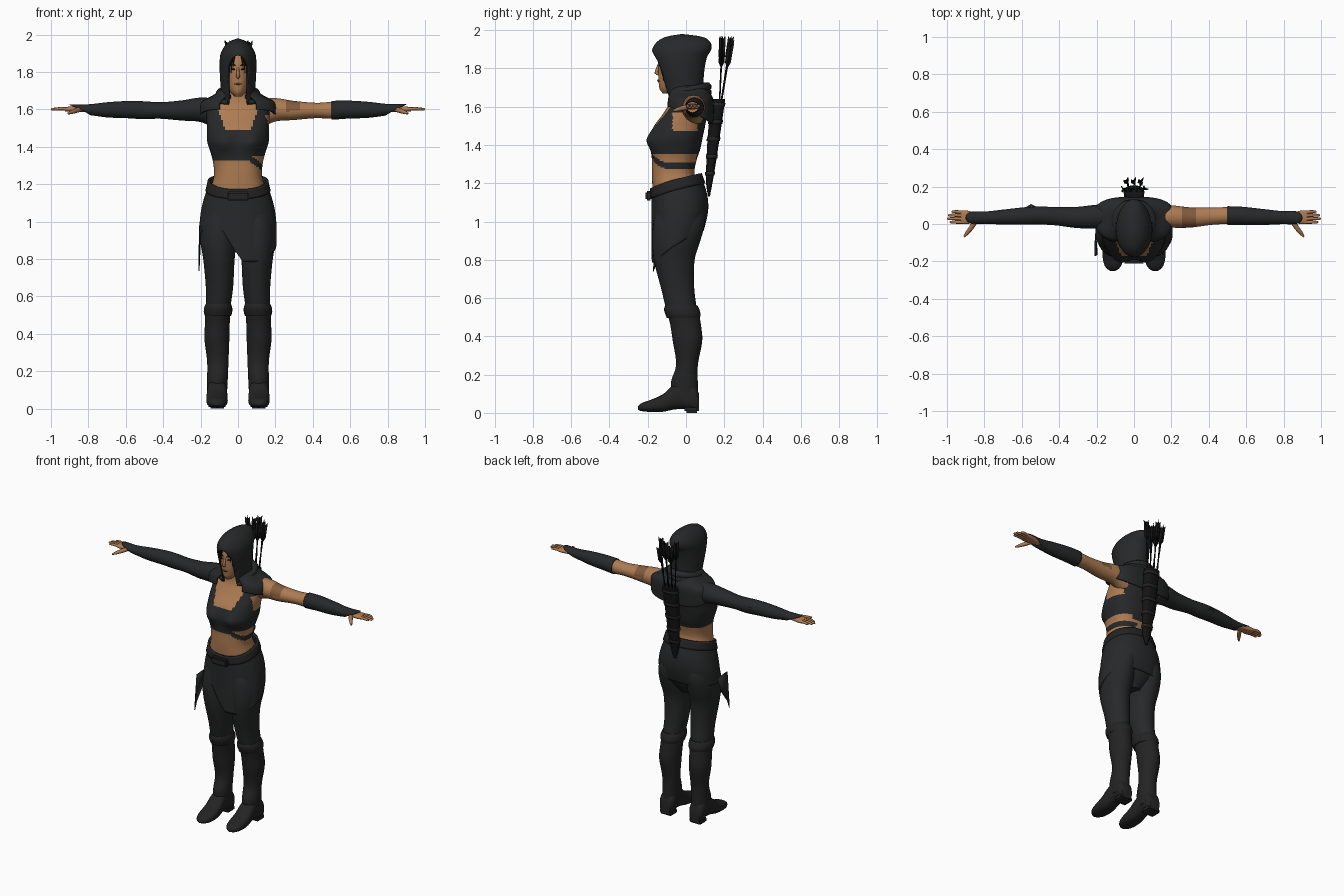
import bpy, bmesh
from math import sin, cos, pi, exp, copysign, radians
from mathutils import Vector

cube = bpy.data.objects.get("Cube")
if cube:
    bpy.data.objects.remove(cube, do_unlink=True)


def material(name, r, g, b):
    m = bpy.data.materials.new(name)
    m.use_nodes = True
    m.diffuse_color = (r, g, b, 1)
    bsdf = m.node_tree.nodes["Principled BSDF"]
    bsdf.inputs["Base Color"].default_value = (r, g, b, 1)
    bsdf.inputs["Roughness"].default_value = 0.9
    return m


CLOTH = material("charcoal cloth", .02, .021, .022)
LEATHER = material("dark leather", .017, .017, .018)
BLACK = material("black", .007, .007, .007)
SKIN = material("tan skin", .42, .2, .085)
SHADE = material("brown skin", .23, .105, .045)
LIPS = material("muted lips", .16, .055, .03)


def sample(profile, h):
    """Smooth interpolation of profile rows (height, centre, half width, near, far)."""
    k = 0
    while k < len(profile) - 2 and h > profile[k + 1][0]:
        k += 1
    a, b = profile[k], profile[k + 1]
    p, q = profile[max(k - 1, 0)], profile[min(k + 2, len(profile) - 1)]
    d = b[0] - a[0]
    t = min(max((h - a[0]) / d, 0), 1)
    out = []
    for i in range(1, 5):
        ma = (b[i] - p[i]) / (b[0] - p[0]) * d
        mb = (q[i] - a[i]) / (q[0] - a[0]) * d
        out.append(a[i] + t * ma + t * t * (3 * (b[i] - a[i]) - 2 * ma - mb)
                   + t ** 3 * (2 * (a[i] - b[i]) + ma + mb))
    return out


def finish(name, bm, mats):
    mesh = bpy.data.meshes.new(name)
    bm.to_mesh(mesh)
    bm.free()
    for m in mats:
        mesh.materials.append(m)
    ob = bpy.data.objects.new(name, mesh)
    bpy.context.scene.collection.objects.link(ob)
    return ob


def thicken(ob, amount):
    mod = ob.modifiers.new("thickness", "SOLIDIFY")
    mod.thickness = amount
    mod.offset = -1


def shell(name, profile, mats, axis="z", side=1, n=32, rows=24, power=2, grow=0,
          lo=None, hi=None, gap=None, paint=None, tweak=None, cap=True, thick=0):
    """Loft oval sections along an axis; lo and hi trim the ends by angle."""
    bm = bmesh.new()
    grid = []
    for j in range(rows + 1):
        ring = []
        for i in range(n + 1):
            a = 2 * pi * i / n
            low = lo(a) if lo else profile[0][0]
            high = hi(a) if hi else profile[-1][0]
            h = low + (high - low) * j / rows
            if gap:
                a = gap(h) + (2 * pi - 2 * gap(h)) * i / n
            c, r, f, b = sample(profile, h)
            s, k = (copysign(abs(w) ** (2 / power), w) for w in (sin(a), cos(a)))
            u = c * (side if axis != "x" else 1) + (r + grow) * s
            v = (f + b) / 2 - ((b - f) / 2 + grow) * k
            p = {"z": (u, v, h), "x": (side * h, u, v), "y": (u, h, v)}[axis]
            ring.append(bm.verts.new(tweak(*p) if tweak else p))
        grid.append(ring)
    flip = axis == "y" or (axis == "x" and side < 0)
    for lower, upper in zip(grid, grid[1:]):
        for i in range(n):
            quad = [lower[i], lower[i + 1], upper[i + 1], upper[i]]
            bm.faces.new(quad[::-1] if flip else quad)
    bmesh.ops.remove_doubles(bm, verts=bm.verts, dist=1e-5)
    if cap:
        bmesh.ops.holes_fill(bm, edges=[e for e in bm.edges if e.is_boundary])
        bmesh.ops.recalc_face_normals(bm, faces=bm.faces)
    if paint:
        for f in bm.faces:
            f.material_index = paint(*f.calc_center_median())
    ob = finish(name, bm, mats)
    if thick:
        thicken(ob, thick)
    return ob


def tube(name, points, radii, mat):
    curve = bpy.data.curves.new(name, "CURVE")
    curve.dimensions = "3D"
    curve.bevel_depth = 1
    curve.bevel_resolution = 2
    curve.use_fill_caps = True
    line = curve.splines.new("POLY")
    line.points.add(len(points) - 1)
    for p, co, r in zip(line.points, points, radii):
        p.co = (*co, 1)
        p.radius = r
    line.use_smooth = True
    curve.materials.append(mat)
    ob = bpy.data.objects.new(name, curve)
    bpy.context.scene.collection.objects.link(ob)


def plate(name, points, mat, thick=.006):
    bm = bmesh.new()
    bm.faces.new([bm.verts.new(p) for p in points])
    thicken(finish(name, bm, [mat]), thick)


def block(name, centre, size, mat):
    bm = bmesh.new()
    bmesh.ops.create_cube(bm, size=1)
    for v in bm.verts:
        v.co = Vector(centre) + Vector(v.co[i] * size[i] for i in range(3))
    bmesh.ops.bevel(bm, geom=bm.edges[:], offset=min(size) * .25, segments=2, affect="EDGES")
    finish(name, bm, [mat])


# Torso: bare skin with a cropped top and a waist wrap
def bust(x, y, z):
    if y < -.05:
        y -= sum(.03 * exp(-((x - s) ** 2) / .003 - (z - 1.425) ** 2 / .003) for s in (-.08, .08))
    return x, y, z


def torso_paint(x, y, z):
    if z > 1.64 or (y < 0 and z > 1.49 and abs(x) < .068 + .35 * (z - 1.49)):
        return 0
    if x > .1 and 1.47 < z < 1.57 and -.07 < y < .06:
        return 0
    wrap = 1.29 + (.75 * max(0, .13 - x) if y < -.05 else 0)
    if x > .02 and abs(z - wrap) < .018:
        return 1
    return int(z > (1.355 if x > .06 else 1.33))


shell("torso", [(1.1, 0, .16, -.165, .08), (1.18, 0, .145, -.175, .07), (1.25, 0, .128, -.178, .045),
                (1.32, 0, .134, -.178, .055), (1.38, 0, .15, -.182, .075), (1.43, 0, .165, -.184, .085),
                (1.5, 0, .166, -.165, .1), (1.56, 0, .168, -.122, .11), (1.62, 0, .16, -.085, .115),
                (1.66, 0, .09, -.075, .09), (1.69, 0, .044, -.075, .05), (1.76, 0, .042, -.075, .05)],
      [SKIN, CLOTH], n=88, rows=76, power=2.4, paint=torso_paint, tweak=bust)

# Head and face
shell("head", [(1.668, 0, .015, -.12, -.06), (1.69, 0, .04, -.137, 0), (1.73, 0, .058, -.143, .03),
               (1.79, 0, .07, -.145, .05), (1.86, 0, .072, -.14, .06), (1.92, 0, .045, -.1, .03)], [SKIN])
tube("nose", [(0, -.14, 1.825), (0, -.149, 1.8), (0, -.155, 1.778), (0, -.142, 1.768)],
     [.006, .008, .011, .007], SKIN)
tube("mouth", [(-.02, -.137, 1.735), (0, -.145, 1.736), (.02, -.137, 1.735)], [.002, .006, .002], LIPS)
for s, word in ((-1, "right"), (1, "left")):
    tube(word + "_eye", [(s * .015, -.142, 1.813), (s * .026, -.138, 1.816), (s * .038, -.128, 1.813)],
         [.002, .006, .002], BLACK)
    tube(word + "_brow", [(s * .01, -.144, 1.832), (s * .026, -.139, 1.84), (s * .042, -.126, 1.832)],
         [.002, .004, .002], BLACK)
    for k in range(4):
        x = s * (.02 + .008 * k)
        tube(word + "_hair_strand", [(x, -.135, 1.885), (x * 1.25, -.143 + .005 * k, 1.855),
             (x * 1.3, -.136 + .006 * k, 1.825 - .03 * k)], [.006, .005, .001], BLACK)

# Hood, rolled scarf and shoulder mantle
shell("hood", [(1.62, 0, .095, -.095, .1), (1.7, 0, .092, -.12, .092), (1.78, 0, .097, -.147, .095),
               (1.86, 0, .098, -.172, .11), (1.9, 0, .092, -.176, .132), (1.94, 0, .07, -.15, .125),
               (1.967, 0, .038, -.1, .08), (1.98, 0, 0, -.02, -.02)], [CLOTH], n=48, rows=40, cap=False,
      gap=lambda h: .56 * min(1, max(0, (1.89 - h) / .06)) ** .5, thick=.008)
shell("mantle", [(1.5, 0, .2, -.1, .142), (1.58, 0, .205, -.105, .146), (1.64, 0, .195, -.1, .142),
                 (1.675, 0, .13, -.09, .125), (1.71, 0, .09, -.08, .1)], [CLOTH], n=64, power=2.7,
      lo=lambda a: 1.555 + .045 * cos(a), gap=lambda h: .38, cap=False, thick=.01,
      tweak=lambda x, y, z: (x * (1 + .9 * max(0, y)), y, z))
for k in range(2):
    arc = [radians(25 + 310 * i / 30) for i in range(31)]
    tube("scarf_roll", [((.125 - .025 * k) * sin(a), .01 - .1 * cos(a), 1.655 + .03 * k - .02 * cos(a))
                        for a in arc], [.012 + .012 * sin(pi * i / 30) for i in range(31)], CLOTH)

# Arms, sleeves and hands
ARM = [(.12, .04, .06, 1.5, 1.655), (.2, .04, .06, 1.535, 1.66), (.3, .035, .054, 1.543, 1.645),
       (.42, .042, .046, 1.553, 1.635), (.5, .045, .045, 1.55, 1.64), (.58, .043, .044, 1.555, 1.642),
       (.7, .037, .037, 1.56, 1.635), (.8, .034, .03, 1.573, 1.624), (.92, .034, .035, 1.585, 1.624)]
PALM = [(.8, .034, .024, 1.585, 1.618), (.86, .035, .03, 1.586, 1.617), (.9, .036, .037, 1.587, 1.615),
        (.925, .037, .036, 1.59, 1.612)]


def cuff(a):
    return .845 - .055 * cos(a)


shell("bare_upper_arm", ARM, [SKIN, SHADE], axis="x", rows=48, hi=lambda a: .56,
      paint=lambda x, y, z: int(.26 < x < .33 and z > 1.59))
shell("left_forearm_sleeve", ARM, [CLOTH], axis="x", lo=lambda a: .5, hi=cuff, grow=.005, cap=False, thick=.004)
shell("right_sleeve", ARM, [CLOTH], axis="x", side=-1, hi=cuff, grow=.003, rows=40, cap=False, thick=.004)
tube("elbow_point", [(-.5, .07, 1.6), (-.55, .1, 1.605), (-.6, .065, 1.6)], [.01, .007, .01], CLOTH)
for s, word in ((-1, "right"), (1, "left")):
    shell(word + "_palm", PALM, [SKIN], axis="x", side=s, n=20, rows=10, power=2.6)
    for k, tip in enumerate((.975, .995, 1, .985)):
        y = .062 - .0175 * k
        tube(word + "_finger", [(s * .91, y, 1.602), (s * .95, y * 1.06, 1.604), (s * (tip - .006), y * 1.06, 1.6),
             (s * tip, y * 1.06, 1.599)], [.009, .0088, .007, .003], SKIN)
    tube(word + "_thumb", [(s * .845, .02, 1.6), (s * .87, -.02, 1.592), (s * .892, -.048, 1.584),
         (s * .908, -.068, 1.578)], [.014, .013, .01, .005], SKIN)

# Legs and boots
THIGH = [(.46, .105, .058, -.075, .06), (.55, .105, .066, -.105, .055), (.65, .099, .073, -.13, .043),
         (.8, .102, .084, -.168, .045), (.9, .104, .097, -.176, .075), (1, .1, .095, -.17, .1),
         (1.08, .085, .085, -.15, .09)]
SHAFT = [(.06, .112, .052, -.06, .066), (.15, .11, .055, -.08, .062), (.25, .108, .057, -.052, .062),
         (.38, .113, .067, -.07, .085), (.46, .11, .066, -.082, .078), (.52, .108, .068, -.098, .068)]
KNEE = [(.495, .107, .07, -.1, .072), (.515, .107, .076, -.108, .076), (.54, .106, .075, -.115, .07),
        (.56, .105, .068, -.11, .06)]
FOOT = [(-.252, .113, .012, .016, .034), (-.235, .113, .037, .01, .05), (-.19, .112, .054, .005, .066),
        (-.12, .112, .057, .006, .098), (-.06, .112, .053, .018, .15), (0, .112, .051, .02, .165),
        (.05, .112, .05, .012, .14), (.068, .112, .038, .012, .1)]
for s, word in ((-1, "right"), (1, "left")):
    shell(word + "_trouser_leg", THIGH, [CLOTH], side=s)
    shell(word + "_boot_shaft", SHAFT, [LEATHER], side=s)
    shell(word + "_knee_cuff", KNEE, [LEATHER], side=s, rows=8)
    shell(word + "_boot_foot", FOOT, [LEATHER], axis="y", side=s, power=2.5)
    block(word + "_boot_heel", (s * .112, .03, .018), (.09, .075, .036), LEATHER)
shell("pelvis", [(.86, 0, .05, -.1, .03), (.95, 0, .16, -.16, .085), (1.12, 0, .16, -.16, .1)], [CLOTH])


# Wrapped skirt with an uneven hem, belt and hanging tail
def hem(a):
    x, y = .2 * sin(a), -.04 - .14 * cos(a)
    drape = min(.95, max(.785, .95 - .7 * (.07 - y)))
    blend = min(1, max(0, (x + .07) / .09))
    return .95 + (drape - .95) * blend


def waistline(a):
    return 1.205 - .04 * cos(a) + .01 * sin(a) ** 2


SKIRT = [(.75, 0, .196, -.178, .05), (.85, 0, .204, -.18, .06), (.95, 0, .207, -.18, .092),
         (1.05, 0, .199, -.18, .115), (1.12, 0, .183, -.18, .114), (1.18, 0, .163, -.179, .1),
         (1.25, 0, .148, -.178, .075)]
shell("skirt", SKIRT, [CLOTH], n=96, power=2.2, lo=hem, hi=waistline, cap=False, thick=.008)
shell("belt", SKIRT, [LEATHER], n=64, rows=4, power=2.2, grow=.008, cap=False, thick=.014,
      lo=lambda a: waistline(a) - .045, hi=lambda a: waistline(a) + .008)
block("belt_buckle", (0, -.195, 1.135), (.12, .035, .05), LEATHER)
plate("skirt_tail", [(-.2, -.165, .98), (-.208, -.05, .98), (-.21, -.09, .87), (-.212, -.15, .79),
                     (-.212, -.172, .735)], CLOTH)

# Quiver with bands and arrows
QUIVER = [(1.13, 0, .008, .115, .125), (1.2, 0, .028, .105, .138), (1.3, 0, .038, .106, .155),
          (1.5, 0, .048, .118, .185), (1.64, 0, .052, .14, .205)]
shell("quiver", QUIVER, [BLACK], power=2.5)
for k in range(5):
    z = 1.24 + .09 * k
    shell("quiver_band", QUIVER, [LEATHER], power=2.5, rows=2, grow=.004, cap=False, thick=.004,
          lo=lambda a: z, hi=lambda a: z + .02)
for k in range(7):
    x = .02 * (k - 3)
    back = .19 + .045 * (k % 2)
    low, top = Vector((x * .6, .172, 1.55)), Vector((x, back, 1.96 - .02 * (k % 3)))
    tube("arrow_shaft", [low, top], [.004, .004], BLACK)
    for b in range(3):
        out = Vector((cos(2 * pi * b / 3 + k), sin(2 * pi * b / 3 + k), 0)) * .017
        plate("arrow_feather", [low.lerp(top, .68), low.lerp(top, .76) + out, low.lerp(top, 1.02) + out,
                                low.lerp(top, .97)], BLACK, .003)

# Smooth shading on every solid part
for ob in bpy.context.scene.objects:
    ob.select_set(ob.type == "MESH")
    if ob.type == "MESH":
        bpy.context.view_layer.objects.active = ob
bpy.ops.object.shade_smooth_by_angle(angle=radians(45))
